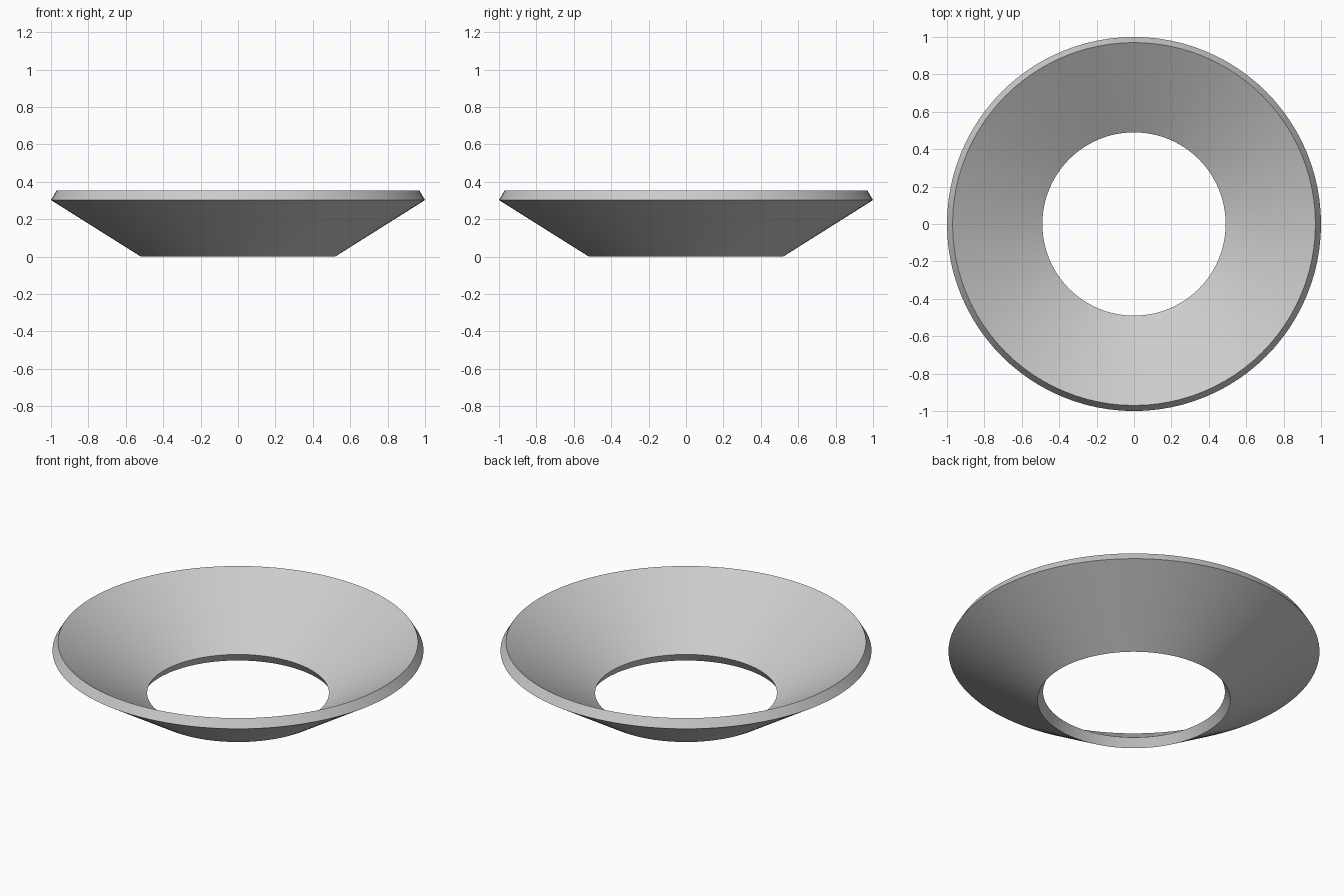
import bpy, bmesh, math
from mathutils import Vector

if "Cube" in bpy.data.objects:
    bpy.data.objects.remove(bpy.data.objects["Cube"])

SEGMENTS = 96
# Cross-section of the sloped wall (radius, height)
PROFILE = [(0.52, 0.0), (1.0, 0.302), (0.97, 0.352), (0.49, 0.05)]

# Revolve the closed cross-section around z
bm = bmesh.new()
verts = [bm.verts.new((r, 0, z)) for r, z in PROFILE]
edges = [bm.edges.new((verts[i], verts[(i + 1) % 4])) for i in range(4)]
bmesh.ops.spin(bm, geom=verts + edges, cent=Vector(), axis=(0, 0, 1),
               angle=math.tau, steps=SEGMENTS, use_merge=False)
bmesh.ops.remove_doubles(bm, verts=bm.verts, dist=1e-4)
bmesh.ops.recalc_face_normals(bm, faces=bm.faces)

mesh = bpy.data.meshes.new("conical_ring")
bm.to_mesh(mesh)
bm.free()
ring = bpy.data.objects.new("conical_ring", mesh)
bpy.context.collection.objects.link(ring)

# Smooth walls with crisp rims
bpy.context.view_layer.objects.active = ring
ring.select_set(True)
bpy.ops.object.shade_smooth_by_angle(angle=math.radians(30))
